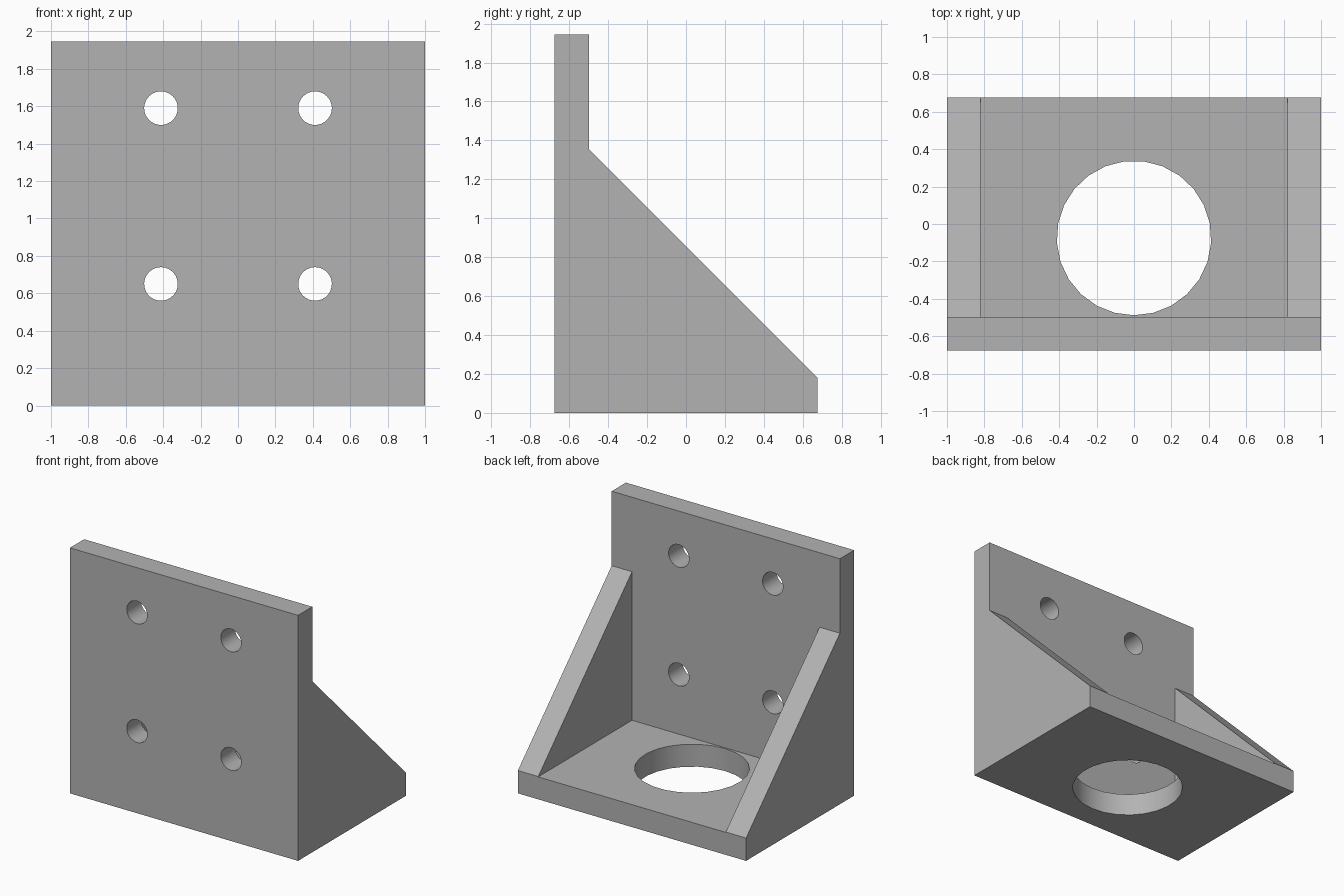
import bpy
import bmesh
from math import pi, radians
from mathutils import Matrix, Vector

WALL = 0.178      # thickness shared by the plates and the gussets
FRONT, BACK = -0.676, 0.676
HEIGHT = 1.945

default_cube = bpy.data.objects.get("Cube")
if default_cube:
    bpy.data.objects.remove(default_cube, do_unlink=True)

grey = bpy.data.materials.new("plain grey")
grey.use_nodes = True
grey.diffuse_color = (0.45, 0.45, 0.45, 1)
grey.node_tree.nodes["Principled BSDF"].inputs["Base Color"].default_value = grey.diffuse_color


def add_mesh(name, bm):
    bmesh.ops.recalc_face_normals(bm, faces=bm.faces)
    mesh = bpy.data.meshes.new(name)
    bm.to_mesh(mesh)
    bm.free()
    mesh.materials.append(grey)
    obj = bpy.data.objects.new(name, mesh)
    bpy.context.collection.objects.link(obj)
    return obj


def extrude_profile(name, points, half_width):
    """Side profile of (y, z) points, extruded across x."""
    bm = bmesh.new()
    face = bm.faces.new([bm.verts.new((-half_width, y, z)) for y, z in points])
    ext = bmesh.ops.extrude_face_region(bm, geom=[face])["geom"]
    moved = [v for v in ext if isinstance(v, bmesh.types.BMVert)]
    bmesh.ops.translate(bm, verts=moved, vec=(2 * half_width, 0, 0))
    return add_mesh(name, bm)


def cylinder(name, radius, centre, turn):
    bm = bmesh.new()
    bmesh.ops.create_cone(bm, cap_ends=True, segments=25, radius1=radius, radius2=radius,
                          depth=0.5, matrix=Matrix.Translation(Vector(centre)) @ turn)
    return add_mesh(name, bm)


def cut(target, cutter):
    mod = target.modifiers.new("cut", "BOOLEAN")
    mod.operation = "DIFFERENCE"
    mod.solver = "EXACT"
    mod.object = cutter
    bpy.context.view_layer.objects.active = target
    bpy.ops.object.modifier_apply(modifier=mod.name)
    bpy.data.objects.remove(cutter, do_unlink=True)


# Solid body with the sloping side outline
inner = FRONT + WALL
slope_top = 1.355
bracket = extrude_profile("angle_bracket", [
    (FRONT, 0), (BACK, 0), (BACK, WALL + 0.003), (inner, slope_top),
    (inner, HEIGHT), (FRONT, HEIGHT)], 1)

# Pocket that leaves the base, the upright plate and two side gussets
cut(bracket, extrude_profile("pocket", [
    (inner, WALL), (1, WALL), (1, HEIGHT + 1), (inner, HEIGHT + 1)], 1 - WALL))

# Large hole through the base
cut(bracket, cylinder("base_hole", 0.413, (0, -0.075, 0.1), Matrix.Rotation(pi, 4, "Z")))

# Four bolt holes through the upright plate
for x in (-0.412, 0.412):
    for z in (0.65, 1.59):
        cut(bracket, cylinder("bolt_hole", 0.09, (x, FRONT + 0.1, z),
                              Matrix.Rotation(pi / 2, 4, "X")))

# Smooth hole walls, sharp plate edges
bpy.ops.object.select_all(action="DESELECT")
bracket.select_set(True)
bpy.context.view_layer.objects.active = bracket
bpy.ops.object.shade_smooth_by_angle(angle=radians(30))
